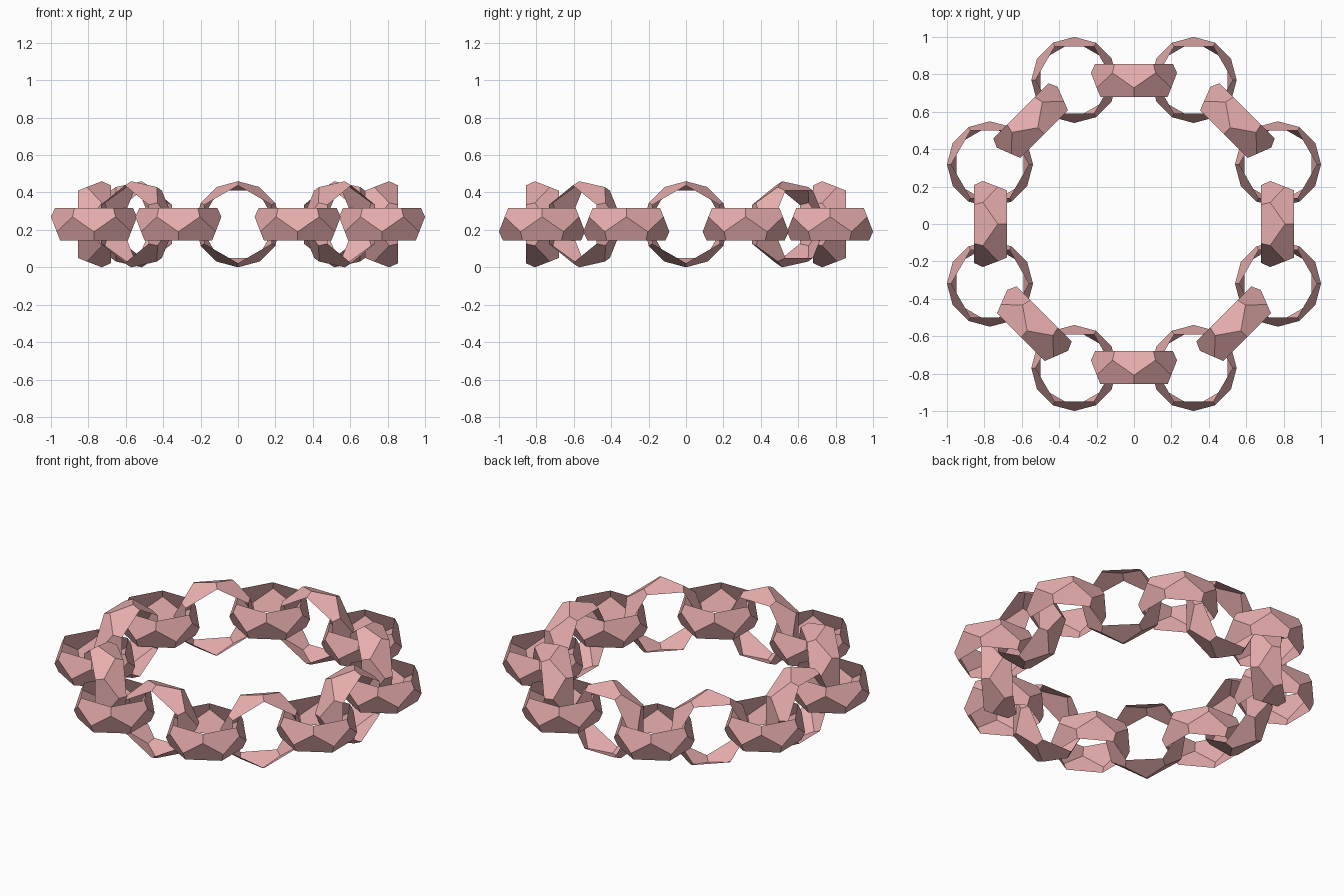
import bpy, bmesh
from math import sin, cos, pi, radians
from mathutils import Matrix, Vector

if "Cube" in bpy.data.objects:
    bpy.data.objects.remove(bpy.data.objects["Cube"])

R, RIM, HALF, ZIG = 0.23, 0.208, 0.088, 0.04   # belt radius, rim radius, half width, zigzag height
RING = 0.77 / cos(radians(22.5))               # distance of flat links from the centre
N = 6

rose = bpy.data.materials.new("rose")
rose.diffuse_color = (0.8, 0.42, 0.42, 1)
rose.use_nodes = True
rose.node_tree.nodes["Principled BSDF"].inputs["Base Color"].default_value = rose.diffuse_color


def link_mesh():
    """Open belt of twelve interlocking pentagons around the local z axis."""
    bm = bmesh.new()

    def ring(radius, z, offset):
        return [bm.verts.new((radius * cos((j + offset) * 2 * pi / N),
                              radius * sin((j + offset) * 2 * pi / N), z)) for j in range(N)]

    top, high = ring(RIM, HALF, 0), ring(R, ZIG, 0)
    low, bottom = ring(R, -ZIG, 0.5), ring(RIM, -HALF, 0.5)
    for j in range(N):
        k = (j + 1) % N
        bm.faces.new((high[j], low[j], high[k], top[k], top[j]))
        bm.faces.new((low[j], bottom[j], bottom[k], low[k], high[k]))
    me = bpy.data.meshes.new("link")
    bm.to_mesh(me)
    bm.free()
    me.materials.append(rose)
    return me


mesh = link_mesh()


def add_link(name, location, axis):
    n = Vector(axis)
    if abs(n.z) > 0.5:
        rot = Matrix.Identity(3)
    else:
        up = Vector((0, 0, 1))
        rot = Matrix((up.cross(n), up, n)).transposed()
    ob = bpy.data.objects.new(name, mesh)
    ob.matrix_world = Matrix.Translation(location) @ rot.to_4x4()
    bpy.context.collection.objects.link(ob)


for i in range(8):
    # lying links
    a = radians(22.5 + 45 * i)
    add_link(f"flat_link_{i + 1}", (RING * cos(a), RING * sin(a), R), (0, 0, 1))
    # standing links, opposite pairs face the same way
    b = radians(45 * (i + 1))
    f = radians(45 * (i % 4 + 1))
    add_link(f"upright_link_{i + 1}", (0.768 * cos(b), 0.768 * sin(b), R), (cos(f), sin(f), 0))
